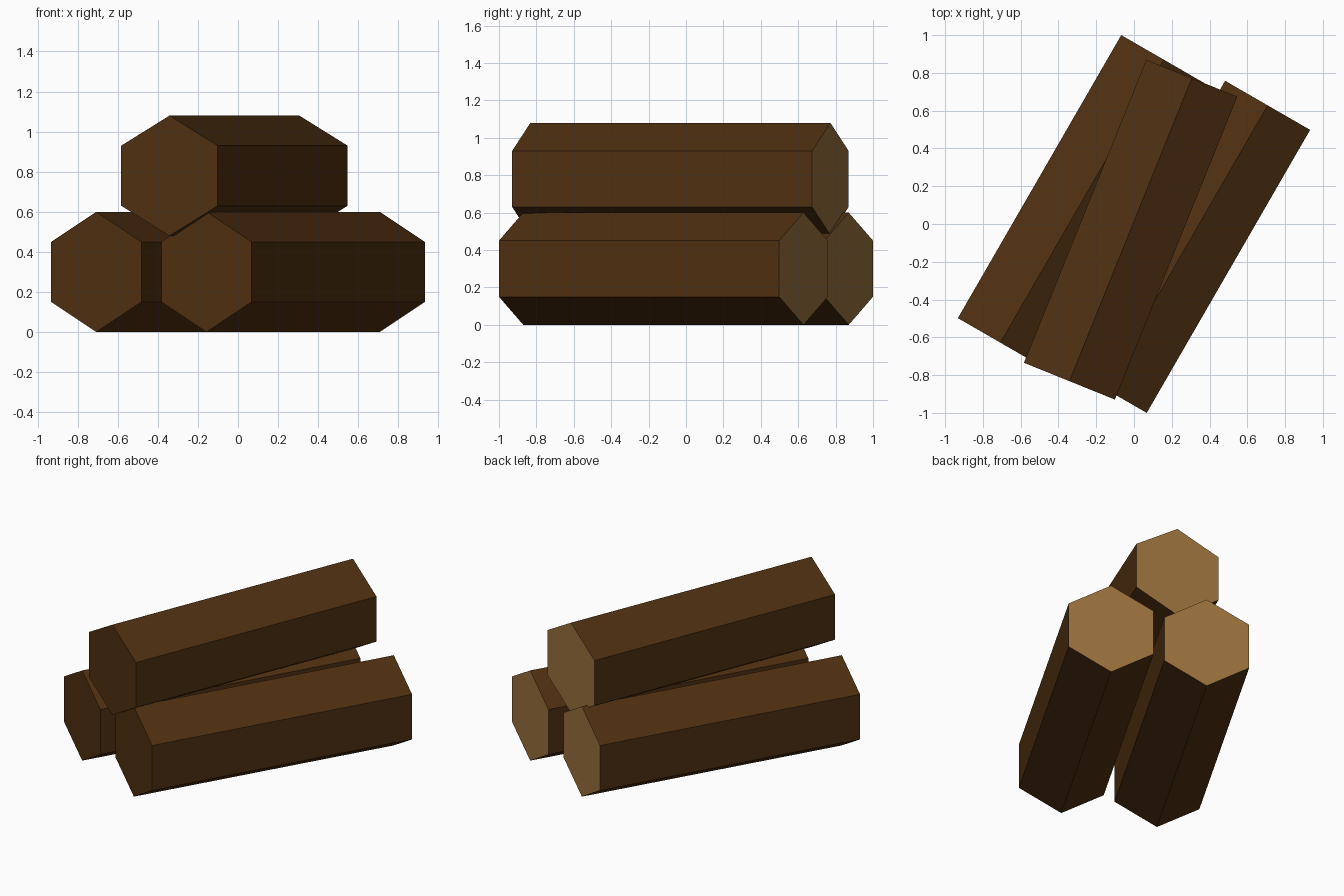
import bpy, bmesh, math
from mathutils import Matrix, Vector

if "Cube" in bpy.data.objects:
    bpy.data.objects.remove(bpy.data.objects["Cube"])


def srgb(r, g, b):
    def lin(c):
        c /= 255
        return c / 12.92 if c <= 0.04045 else ((c + 0.055) / 1.055) ** 2.4
    return (lin(r), lin(g), lin(b), 1.0)


def material(name, rgb):
    m = bpy.data.materials.new(name)
    m.diffuse_color = srgb(*rgb)
    m.use_nodes = True
    m.node_tree.nodes["Principled BSDF"].inputs["Base Color"].default_value = m.diffuse_color
    return m


bark = material("dark_bark", (79, 48, 17))
cut_wood = material("cut_wood", (151, 111, 59))

RADIUS = 0.30
LENGTH = 1.73


def log(name, center, heading):
    """Hexagonal log lying flat, an edge on top, pointing along heading (degrees from x)."""
    bm = bmesh.new()
    bmesh.ops.create_cone(bm, cap_ends=True, segments=6, radius1=RADIUS,
                          radius2=RADIUS, depth=LENGTH)
    a = math.radians(heading)
    axis = Vector((math.cos(a), math.sin(a), 0))
    up = Vector((0, 0, 1))
    side = up.cross(axis)
    # A hexagon corner lies on local y, which becomes world up
    corner = max(bm.verts, key=lambda v: v.co.y).co
    spin = math.pi / 2 - math.atan2(corner.y, corner.x)
    frame = Matrix((side, up, axis)).transposed()
    frame.col[0] = up.cross(axis)
    bmesh.ops.transform(bm, verts=bm.verts, matrix=Matrix.Rotation(spin, 4, 'Z'))
    bmesh.ops.transform(bm, verts=bm.verts,
                        matrix=Matrix.Translation(center) @ frame.to_4x4())
    bmesh.ops.recalc_face_normals(bm, faces=bm.faces)
    # Only the rear end shows cut wood
    for f in bm.faces:
        f.smooth = False
        f.material_index = 1 if f.normal.dot(axis) > 0.9 else 0
    me = bpy.data.meshes.new(name)
    bm.to_mesh(me)
    bm.free()
    me.materials.append(bark)
    me.materials.append(cut_wood)
    ob = bpy.data.objects.new(name, me)
    bpy.context.collection.objects.link(ob)


# Two parallel logs below, one turned slightly on top
log("lower_log_left", (-0.275, 0.121, RADIUS), 60)
log("lower_log_right", (0.275, -0.121, RADIUS), 60)
log("upper_log", (-0.018, -0.03, 0.78), 68)
